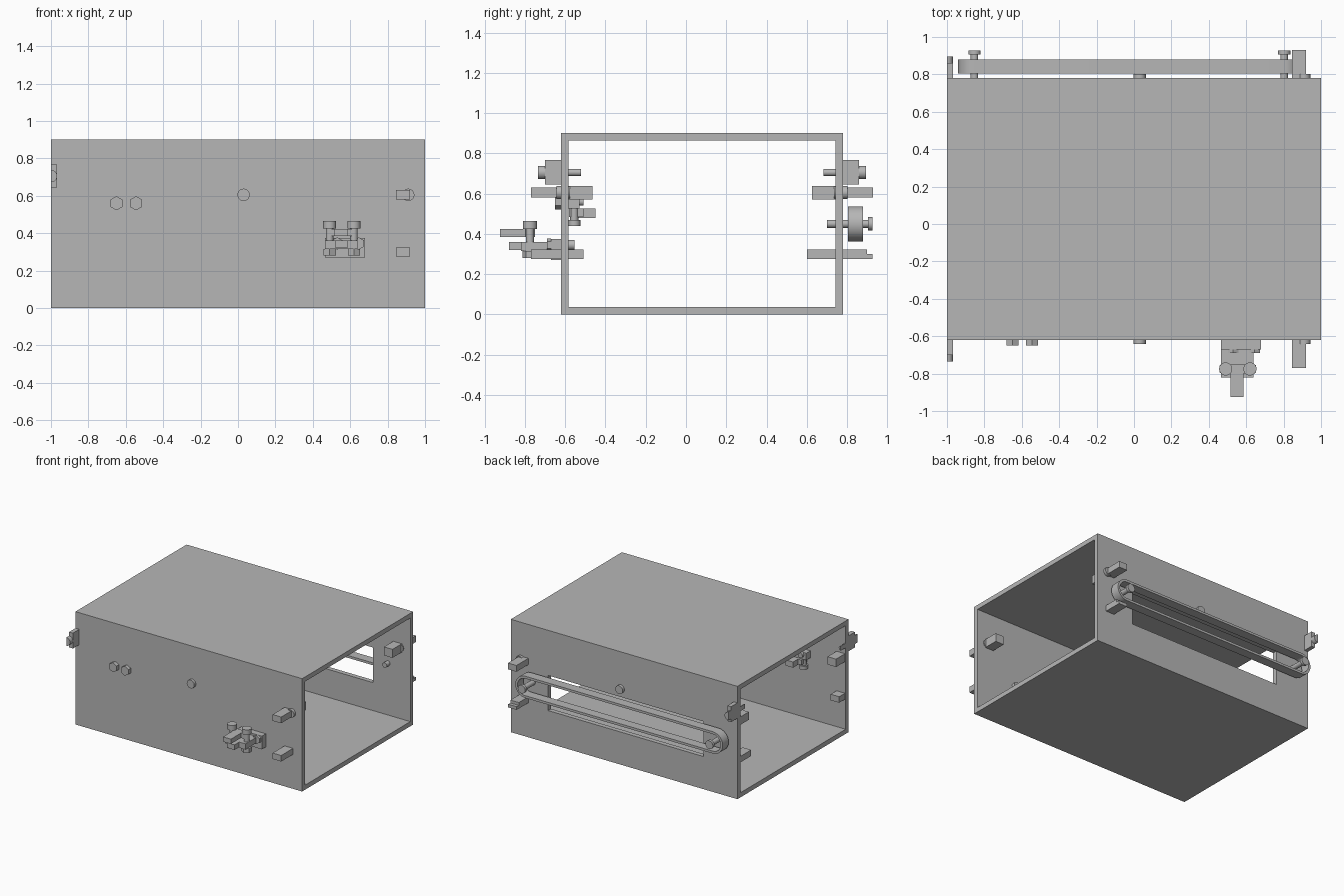
import bpy, bmesh, math
from mathutils import Matrix, Vector

if "Cube" in bpy.data.objects:
    bpy.data.objects.remove(bpy.data.objects["Cube"], do_unlink=True)

grey = bpy.data.materials.new("plain grey")
grey.use_nodes = True
grey.diffuse_color = (0.47, 0.47, 0.47, 1)
grey.node_tree.nodes["Principled BSDF"].inputs["Base Color"].default_value = (0.47, 0.47, 0.47, 1)

FRONT, BACK, WALL = -0.62, 0.78, 0.037


def finish(name, bm, smooth=False):
    bmesh.ops.recalc_face_normals(bm, faces=bm.faces)
    mesh = bpy.data.meshes.new(name)
    bm.to_mesh(mesh)
    bm.free()
    mesh.materials.append(grey)
    ob = bpy.data.objects.new(name, mesh)
    bpy.context.collection.objects.link(ob)
    if smooth:
        bpy.ops.object.select_all(action='DESELECT')
        ob.select_set(True)
        bpy.context.view_layer.objects.active = ob
        bpy.ops.object.shade_smooth_by_angle()
    return ob


def box(name, x, y, z):
    """Box from (low, high) pairs on each axis."""
    bm = bmesh.new()
    spans = [sorted(s) for s in (x, y, z)]
    centre = Vector([(a + b) / 2 for a, b in spans])
    size = [b - a for a, b in spans]
    bmesh.ops.create_cube(bm, size=1, matrix=Matrix.Translation(centre) @ Matrix.Diagonal((*size, 1)))
    return finish(name, bm)


def rod(name, x, z, y, r, sides=24, trim=False):
    """Rod along y, optionally trimmed flush with the left end of the housing."""
    bm = bmesh.new()
    place = Matrix.Translation((x, sum(y) / 2, z)) @ Matrix.Rotation(math.pi / 2, 4, 'X')
    bmesh.ops.create_cone(bm, cap_ends=True, segments=sides, radius1=r, radius2=r,
                          depth=abs(y[1] - y[0]), matrix=place)
    if trim:
        cut = bmesh.ops.bisect_plane(bm, geom=bm.verts[:] + bm.edges[:] + bm.faces[:],
                                     plane_co=(-1, 0, 0), plane_no=(-1, 0, 0), clear_outer=True)
        edges = [e for e in cut["geom_cut"] if isinstance(e, bmesh.types.BMEdge)]
        bmesh.ops.contextual_create(bm, geom=edges)
    return finish(name, bm, sides > 6)


def post(name, x, y, z, r, sides=24):
    """Upright rod between two heights."""
    bm = bmesh.new()
    bmesh.ops.create_cone(bm, cap_ends=True, segments=sides, radius1=r, radius2=r,
                          depth=z[1] - z[0], matrix=Matrix.Translation((x, y, sum(z) / 2)))
    return finish(name, bm, sides > 6)


# Open-ended housing with a long slot through the back wall
housing = box("housing", (-1, 1), (FRONT, BACK), (0, 0.9))
cavity = box("cavity_cutter", (-1.2, 1.2), (FRONT + WALL, BACK - WALL), (WALL, 0.9 - WALL))
slot = box("slot_cutter", (-0.70, 0.67), (BACK - 0.1, BACK + 0.1), (0.26, 0.54))
for cutter in (cavity, slot):
    mod = housing.modifiers.new("cut", 'BOOLEAN')
    mod.operation, mod.solver, mod.object = 'DIFFERENCE', 'EXACT', cutter
    cutter.hide_render = True
    cutter.hide_viewport = True
    cutter.display_type = 'WIRE'


# Belt loop running along the back wall, on two headed pins
def stadium(r, x0, x1, z, n=20):
    points = []
    for cx, start in ((x1, -math.pi / 2), (x0, math.pi / 2)):
        for i in range(n + 1):
            a = start + math.pi * i / n
            points.append((cx + r * math.cos(a), z + r * math.sin(a)))
    return points


bm = bmesh.new()
rings = []
for r, y in ((0.087, 0.805), (0.087, 0.88), (0.068, 0.88), (0.068, 0.805)):
    rings.append([bm.verts.new((px, y, pz)) for px, pz in stadium(r, -0.853, 0.803, 0.45)])
for a, b in zip(rings, rings[1:] + rings[:1]):
    for i in range(len(a)):
        j = (i + 1) % len(a)
        bm.faces.new((a[i], a[j], b[j], b[i]))
finish("belt", bm, True)
for x in (-0.853, 0.803):
    rod("belt_pin", x, 0.45, (0.70, 0.91), 0.02)
    rod("belt_pin_head", x, 0.45, (0.905, 0.927), 0.033)

# Fittings repeated on the front and back walls
for wall, out, side in ((FRONT, -1, "front"), (BACK, 1, "back")):
    inner = wall - out * WALL

    def span(a, b):
        return tuple(sorted((wall + out * a, wall + out * b)))

    # Half clip flush with the left end
    box(side + "_clip", (-1, -0.967), span(0, 0.08), (0.645, 0.768))
    rod(side + "_clip_knob", -1, 0.705, span(0.08, 0.115), 0.033, trim=True)
    rod(side + "_clip_shaft", -1, 0.705, span(-0.098, 0.01), 0.018, trim=True)
    # Studs through the wall
    for x in (0.03, 0.91):
        rod(side + "_stud", x, 0.605, span(-0.045, 0.022), 0.033)
    # Outer and inner blocks
    box(side + "_upper_block", (0.845, 0.92), span(-0.01, 0.15), (0.58, 0.63))
    box(side + "_lower_block", (0.845, 0.92), span(-0.01, 0.15 if out < 0 else 0.12), (0.275, 0.323))
    box(side + "_upper_inner_block", (0.85, 0.925), span(-0.155, -0.03), (0.57, 0.638))
    box(side + "_upper_end_block", (-0.995, -0.92), span(-0.15, -0.03), (0.575, 0.638))
    box(side + "_lower_end_block", (-0.995, -0.92), span(-0.18 if out > 0 else -0.11, -0.03), (0.275, 0.323))
box("back_lower_lip", (0.845, 0.92), (0.89, 0.927), (0.275, 0.30))

# Clamp on the front wall
box("clamp_plate", (0.465, 0.68), (-0.67, FRONT), (0.27, 0.375))
box("clamp_base", (0.465, 0.64), (-0.82, -0.66), (0.315, 0.36))
box("clamp_lower_tongue", (0.52, 0.585), (-0.88, -0.66), (0.32, 0.36))
box("clamp_upper_tongue", (0.515, 0.585), (-0.925, -0.75), (0.385, 0.423))
box("clamp_bridge", (0.49, 0.62), (-0.80, -0.75), (0.385, 0.423))
for x in (0.49, 0.62):
    post("clamp_post", x, -0.775, (0.28, 0.45), 0.02)
    post("clamp_post_cap", x, -0.775, (0.425, 0.465), 0.035)
    post("clamp_post_nut", x, -0.775, (0.28, 0.315), 0.038, 6)
for x in (0.53, 0.645):
    rod("clamp_bolt", x, 0.345, (-0.69, -0.555), 0.025)
    rod("clamp_bolt_head", x, 0.345, (-0.69, -0.67), 0.033, 6)

# Bolted bracket inside the front wall
for x in (-0.65, -0.545):
    rod("bracket_bolt_head", x, 0.56, (-0.65, FRONT), 0.038, 6)
    rod("bracket_bolt", x, 0.56, (-0.63, -0.51), 0.02)
    post("bracket_post", x, -0.555, (0.44, 0.56), 0.02)
    post("bracket_post_cap", x, -0.555, (0.44, 0.47), 0.03)
box("bracket_plate", (-0.69, -0.505), (-0.585, -0.53), (0.525, 0.58))
box("bracket_arm", (-0.66, -0.535), (-0.58, -0.51), (0.485, 0.525))
box("bracket_tongue", (-0.63, -0.565), (-0.55, -0.45), (0.48, 0.525))
